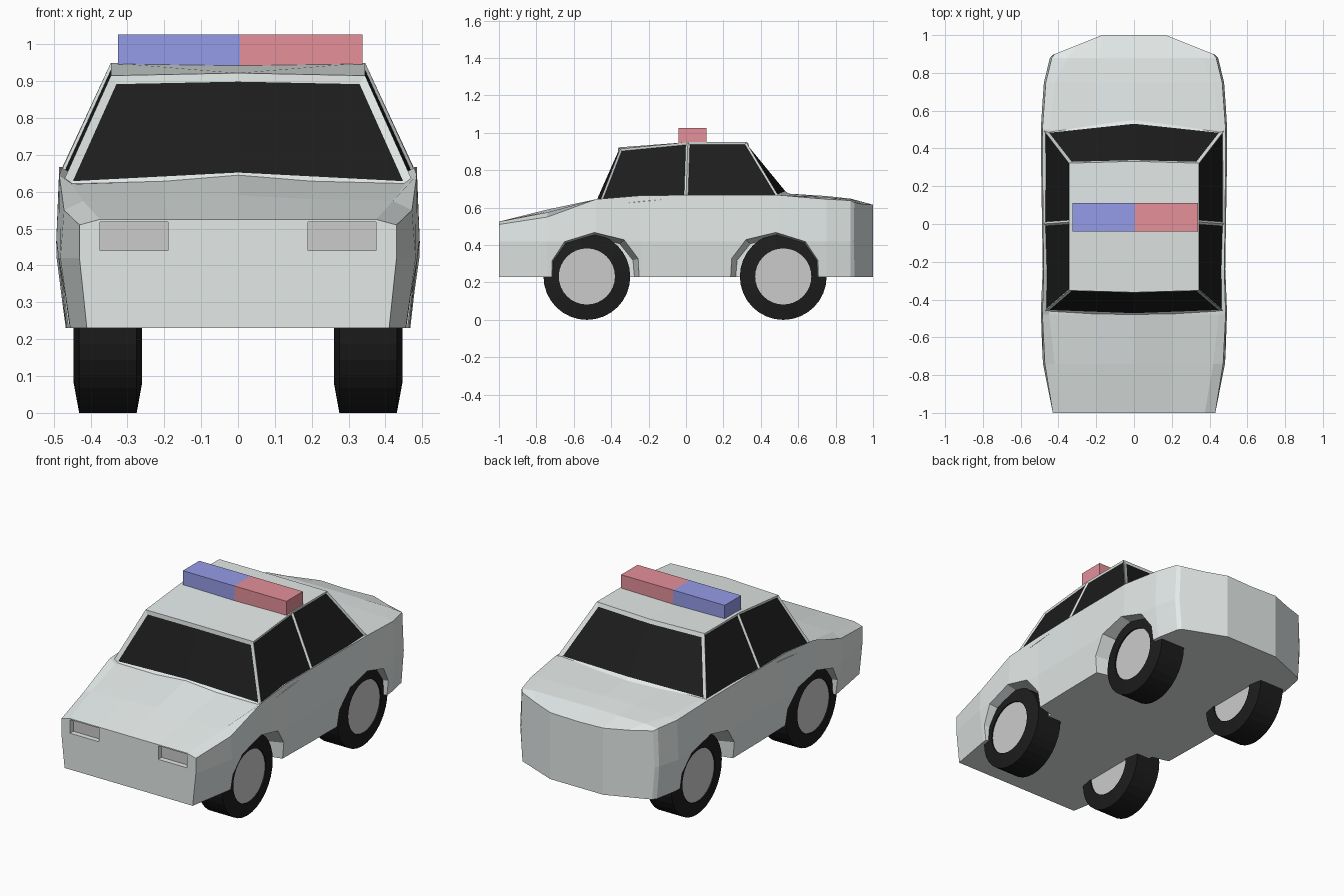
import bpy, bmesh
from math import cos, sin, pi

if "Cube" in bpy.data.objects:
    bpy.data.objects.remove(bpy.data.objects["Cube"])


def material(name, rgb):
    m = bpy.data.materials.new(name)
    m.diffuse_color = (*rgb, 1)
    m.use_nodes = True
    m.node_tree.nodes["Principled BSDF"].inputs["Base Color"].default_value = m.diffuse_color
    return m


PAINT = material("paint", (.77, .82, .81))
BLACK = material("black", (.012, .012, .012))
HUB = material("hub_grey", (.69, .68, .68))
BLUE = material("blue", (.3, .33, .8))
RED = material("red", (.78, .28, .32))


def finish(bm, name, *mats):
    bmesh.ops.recalc_face_normals(bm, faces=bm.faces)
    me = bpy.data.meshes.new(name)
    bm.to_mesh(me)
    bm.free()
    ob = bpy.data.objects.new(name, me)
    bpy.context.collection.objects.link(ob)
    for m in mats:
        me.materials.append(m)
    return ob


def box(name, lo, hi, mat):
    bm = bmesh.new()
    bmesh.ops.create_cube(bm, size=1)
    for v in bm.verts:
        v.co = [l + (c + .5) * (h - l) for l, h, c in zip(lo, hi, v.co)]
    return finish(bm, name, mat)


def bridge(bm, a, b):
    n = len(a)
    for i in range(n):
        bm.faces.new((a[i], a[(i + 1) % n], b[(i + 1) % n], b[i]))


# Body: cross-sections lofted from front to back
# y, centre z, quarter x, shoulder (x, z), edge (x, z), widest x, sill x
SECTIONS = [
    (-1.0, .525, .19, .375, .525, .43, .51, .43, .41),
    (-.74, .59, .2, .42, .575, .472, .55, .482, .455),
    (-.48, .645, .2, .45, .62, .485, .645, .495, .47),
    (-.24, .65, .2, .45, .65, .478, .665, .483, .46),
    (0, .65, .2, .45, .65, .482, .667, .487, .465),
    (.5, .678, .2, .45, .667, .485, .667, .495, .47),
    (.75, .662, .2, .42, .655, .467, .645, .477, .455),
    (.88, .648, .18, .35, .645, .435, .638, .445, .43),
    (1.0, .61, .17, .3, .618, .42, .628, .428, .415),
]
bm = bmesh.new()
rings = []
for y, zc, xq, xs, zs, xt, zt, xm, xb in SECTIONS:
    half = [(xq, (zc + 2 * zs) / 3), (xs, zs), (xt, zt), (xm, .42),
            (xb, .23), (xs, .23), (xq, .23)]
    pts = [(0, zc)] + half + [(0, .23)] + [(-x, z) for x, z in reversed(half)]
    bow = .4 if y == 1 else 0
    rings.append([bm.verts.new((x, y - bow * max(0, abs(x) - .17), z)) for x, z in pts])
for a, b in zip(rings, rings[1:]):
    bridge(bm, a, b)
for r in (rings[0], rings[-1]):
    for s in (1, -1):
        for idx in ((0, 1, 7, 8), (1, 2, 6, 7), (2, 3, 4, 5, 6)):
            bm.faces.new([r[s * i % 16] for i in idx])
body = finish(bm, "body", PAINT)

# Wheel arches, flared outwards, and headlight recesses cut from the body
ARCH = [(-.2, .1), (-.19, .32), (-.12, .42), (.04, .468), (.2, .43), (.28, .33), (.3, .1)]
cutters = []
for yc, m in ((-.53, 1), (.52, -1)):
    for s in (1, -1):
        bm = bmesh.new()
        loops = [[bm.verts.new((s * x, yc + m * dy * k, .235 + (z - .235) * k)) for dy, z in ARCH]
                 for x, k in ((.36, .88), (.52, 1.02))]
        bridge(bm, *loops)
        for l in loops:
            bm.faces.new(l)
        cutters.append(finish(bm, "arch_cutter"))
for s in (1, -1):
    x0, x1 = sorted((s * .19, s * .375))
    cutters.append(box("lamp_cutter", (x0, -1.1, .44), (x1, -.965, .518), PAINT))
    box("headlight", (x0, -.97, .44), (x1, -.96, .518), HUB)
bpy.context.view_layer.objects.active = body
for c in cutters:
    mod = body.modifiers.new("cut", "BOOLEAN")
    mod.operation, mod.solver, mod.object = "DIFFERENCE", "EXACT", c
    bpy.ops.object.modifier_apply(modifier=mod.name)
    bpy.data.objects.remove(c)

# Cabin: tapered shell with inset dark windows
bm = bmesh.new()
low = [(-.482, -.47, .61), (0, -.488, .635), (.482, -.47, .61), (.48, 0, .655),
       (.482, .5, .655), (0, .55, .675), (-.482, .5, .655), (-.48, 0, .655)]
top = [(-.345, -.352, .915), (0, -.362, .922), (.345, -.352, .915), (.345, .01, .95),
       (.345, .322, .95), (0, .332, .945), (-.345, .322, .95), (-.345, .01, .95)]
lo, hi = [[bm.verts.new(p) for p in ring] for ring in (low, top)]
bridge(bm, lo, hi)
bm.faces.ensure_lookup_table()
walls = list(bm.faces)
mid = bm.verts.new((0, .01, .945))
for i in (0, 2, 4, 6):
    bm.faces.new((hi[i - 1], hi[i], hi[i + 1], mid))
bm.faces.new(lo)
bmesh.ops.recalc_face_normals(bm, faces=bm.faces)
groups = [(walls[0:2], .022), (walls[4:6], .022)] + [([walls[i]], .011) for i in (2, 3, 6, 7)]
for faces, t in groups:
    bmesh.ops.inset_region(bm, faces=faces, thickness=t, depth=-.008, use_even_offset=True)
    for f in faces:
        f.material_index = 1
finish(bm, "cabin", PAINT, BLACK)

# Light bar on the roof
box("light_bar_blue", (-.325, -.04, .935), (.005, .11, 1.027), BLUE)
box("light_bar_red", (.005, -.04, .935), (.338, .11, 1.027), RED)


# Wheels: tyre ring with chamfered shoulders and a flat hub
def lathe(name, profile, centre, mat, closed, n=32):
    bm = bmesh.new()
    cx, cy, cz = centre
    loops = [[bm.verts.new((cx + x, cy + r * cos(2 * pi * i / n), cz + r * sin(2 * pi * i / n)))
              for i in range(n)] for x, r in profile]
    for a, b in zip(loops, loops[1:] + (loops[:1] if closed else [])):
        bridge(bm, a, b)
    if not closed:
        bm.faces.new(loops[0])
        bm.faces.new(loops[-1])
    return finish(bm, name, mat)


for end, yc in (("front", -.53), ("rear", .52)):
    for side, s in (("right", 1), ("left", -1)):
        c = (s * .353, yc, .232)
        lathe(f"{end}_{side}_tyre", [(-.093, .15), (-.078, .232), (.078, .232), (.093, .15)],
              c, BLACK, True)
        lathe(f"{end}_{side}_hub", [(-.086, .151), (.086, .151)], c, HUB, False)
